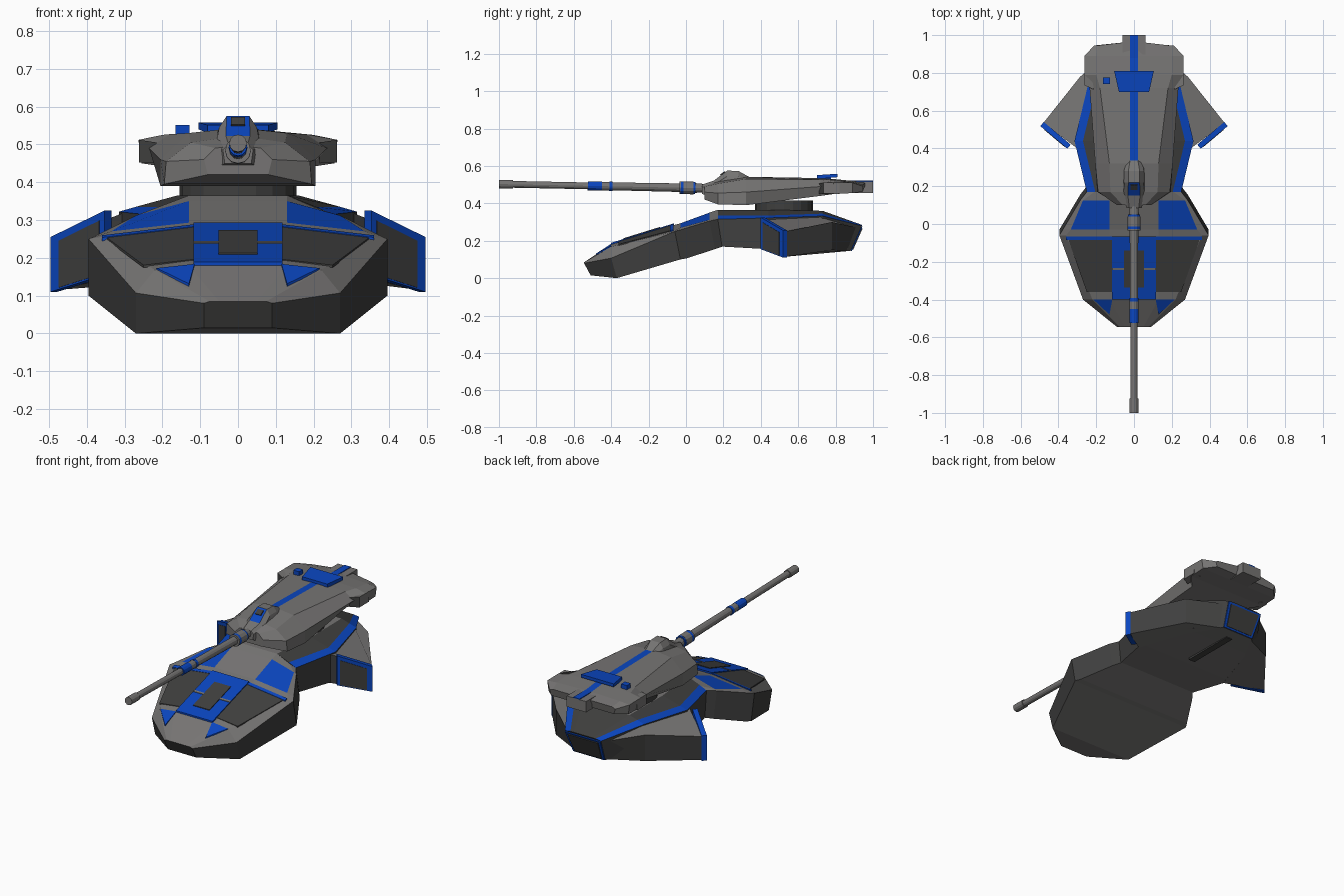
import bpy, bmesh, math
from mathutils import Vector

if "Cube" in bpy.data.objects:
    bpy.data.objects.remove(bpy.data.objects["Cube"])


def material(name, rgb):
    m = bpy.data.materials.new(name)
    m.diffuse_color = (*rgb, 1)
    m.use_nodes = True
    m.node_tree.nodes["Principled BSDF"].inputs["Base Color"].default_value = m.diffuse_color
    return m


MATS = {
    "grey": material("armour grey", (0.18, 0.175, 0.172)),
    "dark": material("dark grey", (0.05, 0.05, 0.049)),
    "blue": material("team blue", (0.003, 0.06, 0.52)),
}
ORDER = list(MATS)


def finish(name, bm, mirror=False):
    bmesh.ops.recalc_face_normals(bm, faces=bm.faces)
    me = bpy.data.meshes.new(name)
    bm.to_mesh(me)
    bm.free()
    for k in ORDER:
        me.materials.append(MATS[k])
    ob = bpy.data.objects.new(name, me)
    bpy.context.collection.objects.link(ob)
    if mirror:
        mod = ob.modifiers.new("mirror", "MIRROR")
        mod.use_mirror_merge = False
    return ob


def loft(name, stations, rule, caps=("dark", "dark")):
    """Skin symmetric rings. Station: (y, [(x, z) or (x, z, dy), ...]) from top centre to belly.
    rule(i, col): col -1 is the top centre strip, last col is the belly."""
    bm = bmesh.new()
    rings = []
    for y, half in stations:
        pts = [(p[0], y + (p[2] if len(p) > 2 else 0), p[1]) for p in half]
        pts += [(-a, b, c) for a, b, c in reversed(pts)]
        rings.append([bm.verts.new(p) for p in pts])
    n = len(stations[0][1])
    for i in range(len(rings) - 1):
        a, b = rings[i], rings[i + 1]
        for j in range(2 * n):
            k = (j + 1) % (2 * n)
            f = bm.faces.new((a[j], a[k], b[k], b[j]))
            col = j if j < n else 2 * n - 2 - j
            f.material_index = ORDER.index(rule(i, col))
    for ring, m in zip((rings[0], rings[-1]), caps):
        bm.faces.new(ring).material_index = ORDER.index(m)
    return finish(name, bm)


def prism(name, top, bottom, mat, wall=None, base=None, mirror=False):
    bm = bmesh.new()
    a = [bm.verts.new(p) for p in top]
    b = [bm.verts.new(p) for p in bottom]
    bm.faces.new(a).material_index = ORDER.index(mat)
    bm.faces.new(b).material_index = ORDER.index(base or wall or mat)
    n = len(a)
    for i in range(n):
        k = (i + 1) % n
        bm.faces.new((a[i], a[k], b[k], b[i])).material_index = ORDER.index(wall or mat)
    return finish(name, bm, mirror)


def slab(name, pts, offset, mat, mirror=False):
    o = Vector(offset)
    return prism(name, [Vector(p) + o for p in pts], pts, mat, mirror=mirror)


def rect(x0, x1, y0, y1):
    return [(x0, y0), (x1, y0), (x1, y1), (x0, y1)]


def deck(x, y):
    """Height of the sloped front deck."""
    return 0.18 + (0.31 if y > -0.4 else 0.655) * (y + 0.4) - 0.13 * max(0, abs(x) - 0.13)


def deck_plate(name, xy, mat, lift, mirror=False):
    slab(name, [(x, y, deck(x, y) - 0.003) for x, y in xy], (0, 0, lift + 0.003), mat, mirror)


def box(name, x0, x1, y0, y1, z0, z1, mat, mirror=False):
    slab(name, [(x, y, z0) for x, y in rect(x0, x1, y0, y1)], (0, 0, z1 - z0), mat, mirror)


def tube(name, y0, y1, r0, r1, mat, seg=12):
    """Gun part along y on the slightly raised bore line."""
    p0, p1 = Vector((0, y0, 0.483 - 0.02 * y0)), Vector((0, y1, 0.483 - 0.02 * y1))
    d = p1 - p0
    bm = bmesh.new()
    bmesh.ops.create_cone(bm, cap_ends=True, segments=seg, radius1=r0, radius2=r1, depth=d.length)
    bm.transform(d.to_track_quat('Z', 'Y').to_matrix().to_4x4())
    bmesh.ops.translate(bm, verts=bm.verts, vec=(p0 + p1) / 2)
    for f in bm.faces:
        f.material_index = ORDER.index(mat)
    finish(name, bm)


# Front hull: sloped deck with narrow rim, blue shoulder patches, grey belly
def front_rule(i, c):
    if i == 3 and c == 0:
        return "blue"
    return "dark" if c == 2 else "grey"


loft("front_hull", [
    (-0.545, [(0.05, 0.085), (0.075, 0.085), (0.09, 0.08), (0.09, 0.015, 0.035)]),
    (-0.40, [(0.13, 0.18), (0.22, deck(0.22, -0.4)), (0.27, 0.107), (0.27, 0.0, 0.03)]),
    (-0.06, [(0.13, 0.285), (0.36, deck(0.36, -0.06)), (0.395, 0.25), (0.395, 0.10, 0.03)]),
    (-0.03, [(0.13, 0.293), (0.335, 0.27), (0.377, 0.258), (0.377, 0.105, 0.03)]),
    (0.125, [(0.13, 0.35), (0.27, 0.312), (0.285, 0.305), (0.285, 0.155, 0.03)]),
    (0.17, [(0.13, 0.365), (0.21, 0.33), (0.25, 0.315), (0.25, 0.17, 0.03)]),
], front_rule)


# Rear hull: flat core with blue edge strips
def rear_rule(i, c):
    if c == 1:
        return "blue"
    return "grey" if c == 3 or (c == -1 and i < 2) else "dark"


loft("rear_hull", [
    (0.17, [(0.13, 0.365), (0.205, 0.335), (0.25, 0.315), (0.25, 0.17)]),
    (0.44, [(0.16, 0.365), (0.27, 0.335), (0.315, 0.322), (0.315, 0.155)]),
    (0.73, [(0.15, 0.36), (0.20, 0.345), (0.245, 0.332), (0.245, 0.15)]),
    (0.94, [(0.06, 0.285), (0.08, 0.285), (0.115, 0.28), (0.10, 0.145, -0.06)]),
], rear_rule)

# Side wings and their framed end plates
prism("side_wing",
      [(0.30, 0.40, 0.32), (0.48, 0.535, 0.25), (0.285, 0.78, 0.30), (0.12, 0.915, 0.27), (0.235, 0.73, 0.33)],
      [(0.30, 0.40, 0.155), (0.48, 0.535, 0.115), (0.285, 0.78, 0.15), (0.10, 0.87, 0.145), (0.2, 0.7, 0.15)],
      "grey", "dark", "grey", mirror=True)
plate = [Vector(p) for p in ((0.335, 0.42, 0.155), (0.478, 0.54, 0.11), (0.478, 0.54, 0.255), (0.335, 0.42, 0.325))]
normal = Vector((0.64, -0.77, 0))


def on_plate(u, v):
    low, high = plate[0].lerp(plate[1], u), plate[3].lerp(plate[2], u)
    return low.lerp(high, v) + normal * 0.026


slab("wing_plate", plate, normal * 0.028, "blue", mirror=True)
slab("wing_plate_panel", [on_plate(0.09, 0.03), on_plate(0.84, 0.03), on_plate(0.84, 0.86), on_plate(0.09, 0.88)],
     normal * 0.004, "dark", mirror=True)

# Rear framed exhaust panel
rear = [Vector(p) for p in ((-0.10, 0.88, 0.147), (0.10, 0.88, 0.147), (0.113, 0.938, 0.278), (-0.113, 0.938, 0.278))]
slab("rear_frame", rear, (0, 0.006, -0.002), "blue")
mid = sum(rear, Vector()) / 4
slab("rear_panel", [mid + (p - mid) * 0.86 + Vector((0, 0.005, -0.002)) for p in rear], (0, 0.005, -0.002), "dark")
box("belly_slot", -0.02, 0.02, 0.49, 0.81, 0.143, 0.16, "dark")

# Front deck details
deck_plate("deck_panel", [(0.115, -0.36), (0.25, -0.36), (0.345, -0.09), (0.345, -0.085), (0.115, -0.085)],
           "dark", 0.004, True)
deck_plate("deck_stripe", rect(0.11, 0.36, -0.085, -0.066), "blue", 0.006, True)
deck_plate("nose_patch", [(0.115, -0.4), (0.215, -0.4), (0.13, -0.48)], "blue", 0.004, True)
deck_plate("hatch_frame", rect(-0.117, 0.117, -0.40, -0.065), "blue", 0.009)
deck_plate("hatch", rect(-0.052, 0.052, -0.335, -0.14), "dark", 0.013)
deck_plate("hatch_latch", rect(0.052, 0.117, -0.243, -0.232), "grey", 0.012, True)

# Turret ring
bm = bmesh.new()
bmesh.ops.create_cone(bm, cap_ends=True, segments=20, radius1=0.155, radius2=0.155, depth=0.08)
bmesh.ops.translate(bm, verts=bm.verts, vec=(0, 0.525, 0.375))
for f in bm.faces:
    f.material_index = ORDER.index("dark")
finish("turret_ring", bm)

# Turret with centre stripe
loft("turret", [
    (0.10, [(0.02, 0.495), (0.06, 0.49), (0.09, 0.46), (0.08, 0.42)]),
    (0.17, [(0.02, 0.52), (0.125, 0.505), (0.19, 0.455), (0.195, 0.395)]),
    (0.32, [(0.02, 0.542), (0.13, 0.53), (0.205, 0.46), (0.205, 0.39)]),
    (0.72, [(0.02, 0.535), (0.18, 0.527), (0.235, 0.49), (0.19, 0.44)]),
    (0.79, [(0.02, 0.53), (0.20, 0.525), (0.263, 0.512), (0.255, 0.45)]),
    (0.89, [(0.02, 0.52), (0.20, 0.515), (0.263, 0.51), (0.255, 0.455)]),
    (0.945, [(0.02, 0.512, 0.02), (0.19, 0.50), (0.21, 0.492), (0.20, 0.462)]),
], lambda i, c: "blue" if (c == -1 and i > 1) else "grey", ("grey", "grey"))
box("turret_tail", -0.062, 0.062, 0.88, 1.0, 0.455, 0.517, "grey")
box("tail_stripe", -0.02, 0.02, 0.88, 1.0, 0.514, 0.521, "blue")
prism("pod_intake", [(0.215, 0.712, 0.505), (0.262, 0.735, 0.512), (0.262, 0.735, 0.452), (0.215, 0.712, 0.45)],
      [(0.215, 0.82, 0.505), (0.262, 0.82, 0.512), (0.262, 0.82, 0.452), (0.215, 0.82, 0.45)],
      "dark", "grey", mirror=True)

# Roof sensors
prism("roof_panel", [(-0.08, 0.70, 0.551), (0.08, 0.70, 0.551), (0.105, 0.81, 0.558), (-0.105, 0.81, 0.558)],
      [(-0.08, 0.70, 0.53), (0.08, 0.70, 0.53), (0.105, 0.81, 0.54), (-0.105, 0.81, 0.54)], "blue")
box("roof_sensor", -0.165, -0.128, 0.74, 0.775, 0.52, 0.551, "blue")

# Gun mantlet
loft("mantlet", [
    (0.085, [(0.025, 0.50), (0.04, 0.485), (0.035, 0.45)]),
    (0.15, [(0.032, 0.522), (0.058, 0.50), (0.065, 0.43)]),
    (0.22, [(0.03, 0.575), (0.05, 0.545), (0.07, 0.45)]),
    (0.28, [(0.03, 0.573), (0.05, 0.545), (0.07, 0.48)]),
    (0.34, [(0.02, 0.54), (0.04, 0.53), (0.06, 0.50)]),
], lambda i, c: "blue" if (i == 1 and c == -1) else "grey", ("grey", "grey"))
slab("mantlet_sight", [(-0.018, 0.185, 0.548), (0.018, 0.185, 0.548), (0.018, 0.21, 0.567), (-0.018, 0.21, 0.567)],
     (0, -0.004, 0.005), "dark")

# Gun barrel, sleeves and blue bands
for name, y0, y1, r0, r1, mat in (
    ("muzzle", -1.0, -0.925, 0.023, 0.023, "grey"),
    ("barrel_front", -0.93, -0.4, 0.018, 0.018, "grey"),
    ("barrel_rear", -0.4, 0.0, 0.021, 0.023, "grey"),
    ("barrel_band", -0.525, -0.45, 0.024, 0.024, "blue"),
    ("barrel_sleeve", -0.45, -0.41, 0.023, 0.023, "grey"),
    ("barrel_ring", -0.41, -0.393, 0.025, 0.025, "blue"),
    ("breech_collar", -0.035, -0.028, 0.034, 0.034, "grey"),
    ("breech_band", -0.028, -0.013, 0.034, 0.034, "blue"),
    ("breech_sleeve", -0.013, 0.04, 0.034, 0.034, "grey"),
    ("breech_ring", 0.04, 0.05, 0.033, 0.033, "blue"),
    ("breech_neck", 0.05, 0.13, 0.026, 0.02, "grey"),
):
    tube(name, y0, y1, r0, r1, mat)
